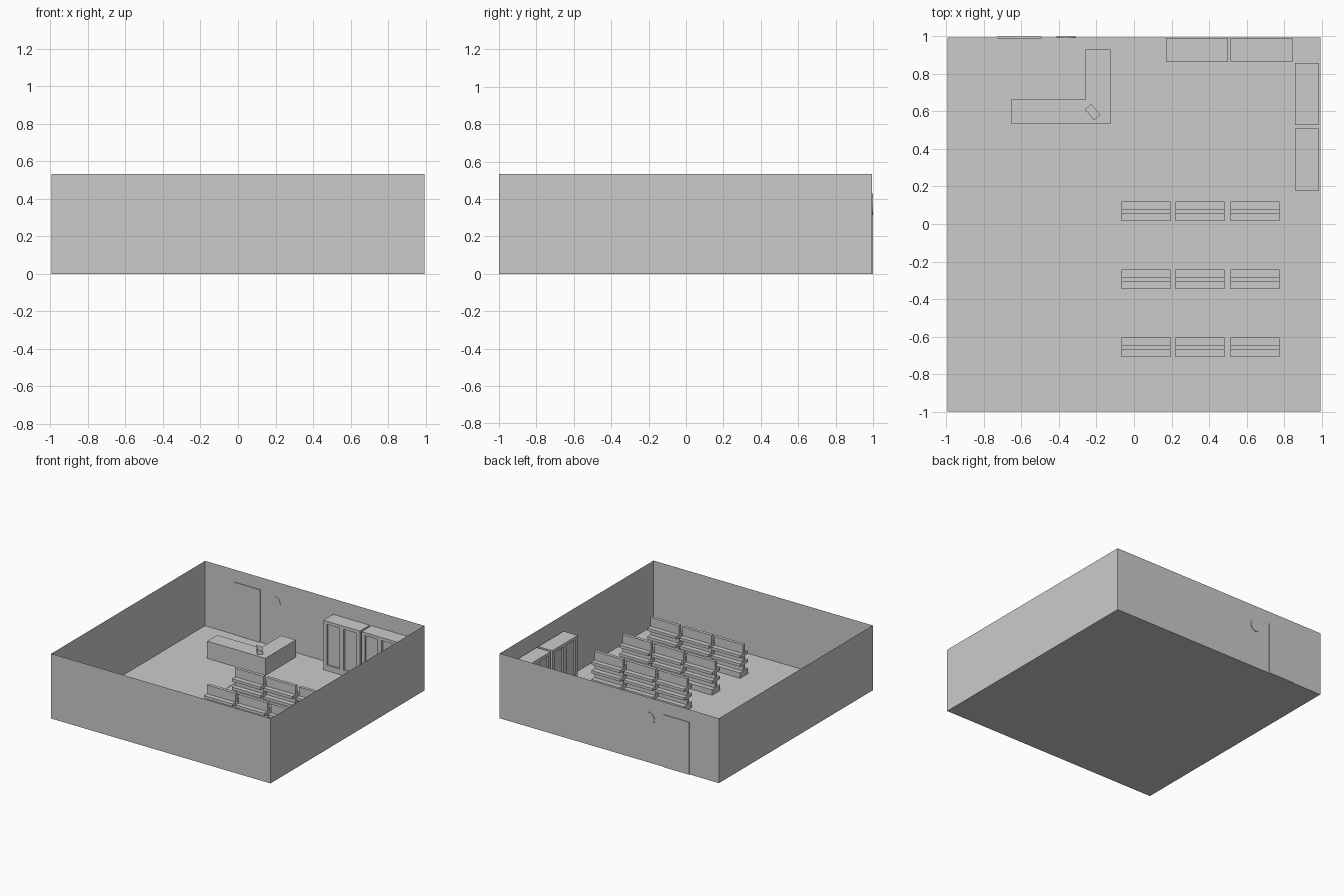
import bpy, bmesh, math
from mathutils import Matrix, Vector

if "Cube" in bpy.data.objects:
    bpy.data.objects.remove(bpy.data.objects["Cube"])


def finish(name, bm):
    mesh = bpy.data.meshes.new(name)
    bm.to_mesh(mesh)
    bm.free()
    ob = bpy.data.objects.new(name, mesh)
    bpy.context.collection.objects.link(ob)
    return ob


def add_box(bm, x0, x1, y0, y1, z0, z1):
    size = Matrix.Diagonal((x1 - x0, y1 - y0, z1 - z0, 1))
    mid = Matrix.Translation(((x0 + x1) / 2, (y0 + y1) / 2, (z0 + z1) / 2))
    return bmesh.ops.create_cube(bm, size=1, matrix=mid @ size)["verts"]


def boxes(name, *dims):
    bm = bmesh.new()
    for d in dims:
        add_box(bm, *d)
    return finish(name, bm)


def prism(name, pts, vec):
    bm = bmesh.new()
    face = bm.faces.new([bm.verts.new(p) for p in pts])
    ext = bmesh.ops.extrude_face_region(bm, geom=[face])["geom"]
    bmesh.ops.translate(bm, vec=vec, verts=[v for v in ext if isinstance(v, bmesh.types.BMVert)])
    bmesh.ops.recalc_face_normals(bm, faces=bm.faces)
    return finish(name, bm)


# open-topped room shell of thin walls and floor
bm = bmesh.new()
add_box(bm, -0.995, 0.995, -1.0, 0.994, 0, 0.532)
bm.normal_update()
bmesh.ops.delete(bm, geom=[f for f in bm.faces if f.normal.z > 0.5], context="FACES_ONLY")
finish("room_shell", bm)

# floor mat
boxes("floor_mat", (-0.57, -0.23, -0.70, 0.386, 0, 0.003))

# door in the back wall
boxes("door", (-0.728, -0.493, 0.988, 1.0, 0, 0.43))

# round wall clock
bm = bmesh.new()
bmesh.ops.create_cone(bm, cap_ends=True, segments=32, radius1=0.05, radius2=0.05, depth=0.008,
                      matrix=Matrix.Translation((-0.362, 0.995, 0.363)) @ Matrix.Rotation(math.pi / 2, 4, "X"))
finish("wall_clock", bm)

# L-shaped counter
L = [(-0.653, 0.533), (-0.125, 0.533), (-0.125, 0.93), (-0.259, 0.93), (-0.259, 0.664), (-0.653, 0.664)]
prism("counter", [(x, y, 0) for x, y in L], (0, 0, 0.141))

# cash register with a sloped top
reg = prism("register", [(-0.038, -0.022, 0), (-0.038, 0.022, 0), (-0.038, 0.022, 0.042), (-0.038, -0.022, 0.022)],
            (0.076, 0, 0))
reg.location = (-0.221, 0.597, 0.141)
reg.rotation_euler.z = math.radians(130)

# double-sided shelving units, three rows of three
for y in (0.068, -0.295, -0.658):
    for x in (0.064, 0.352, 0.645):
        parts = [(-0.131, 0.131, -0.013, 0.013, 0, 0.26)]
        for z0, z1 in ((0, 0.045), (0.095, 0.118), (0.165, 0.188)):
            parts += [(-0.131, 0.131, -0.052, -0.013, z0, z1), (-0.131, 0.131, 0.013, 0.052, z0, z1)]
        boxes("shelf_unit", *parts).location = (x, y, 0)

# two-door cabinets along the back and right walls
W, D, H = 0.165, 0.064, 0.405
for x, y, angle in ((0.335, 0.929, 0), (0.68, 0.929, 0), (0.922, 0.693, -90), (0.922, 0.343, -90)):
    f = -D + 0.015
    cab = boxes("cabinet",
                (-W, W, f, D, 0, H),
                (-W, -W + 0.03, -D, f, 0, H), (W - 0.03, W, -D, f, 0, H),
                (-0.018, 0.018, -D, f, 0.045, H - 0.025),
                (-W + 0.03, W - 0.03, -D, f, 0, 0.045), (-W + 0.03, W - 0.03, -D, f, H - 0.025, H))
    cab.location = (x, y, 0)
    cab.rotation_euler.z = math.radians(angle)
